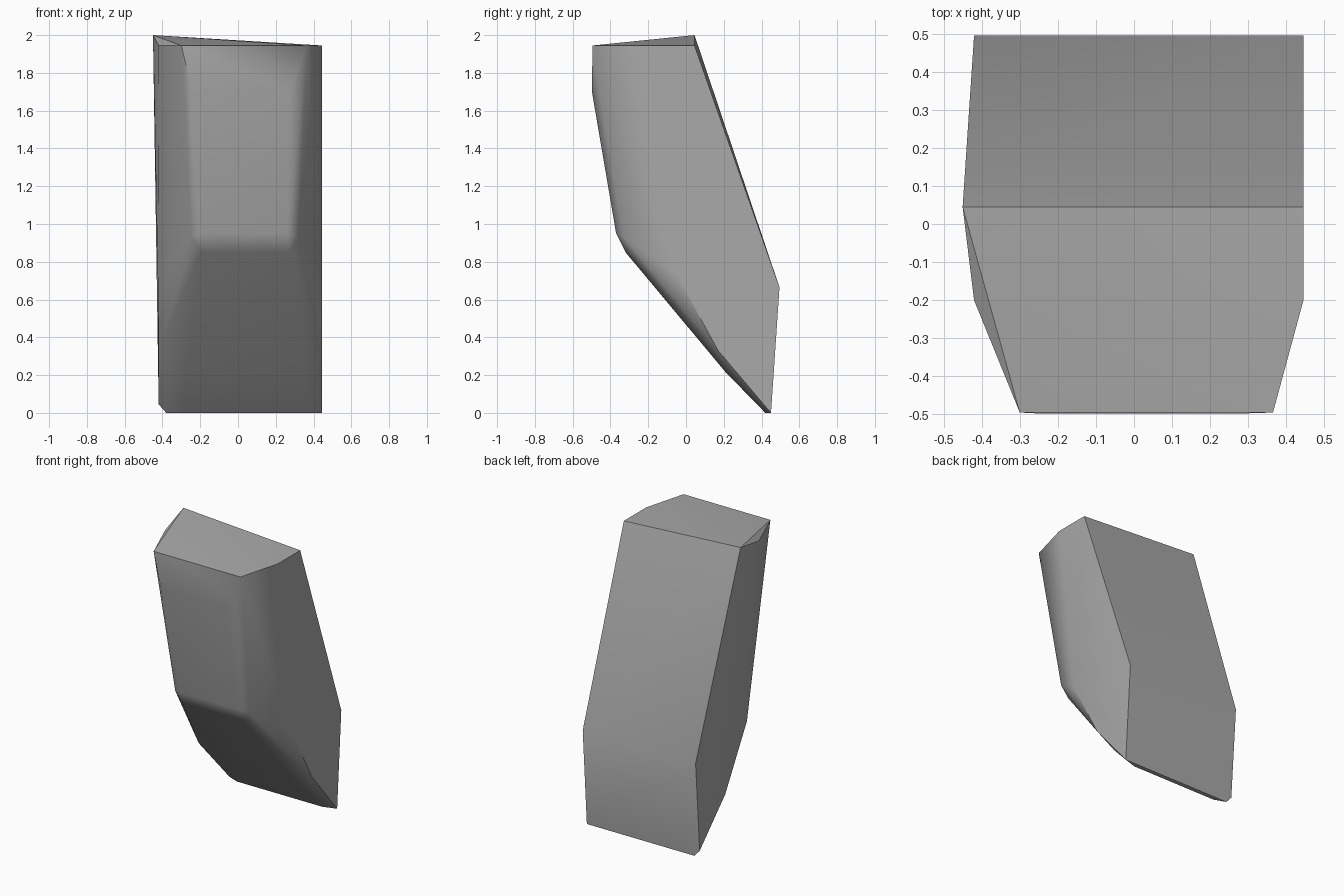
import bpy
import bmesh

# Remove the default cube if it is there
default_cube = bpy.data.objects.get("Cube")
if default_cube:
    bpy.data.objects.remove(default_cube, do_unlink=True)


def make_material(name, value):
    """One flat grey used in both the viewport and a render."""
    material = bpy.data.materials.new(name)
    material.use_nodes = True
    colour = (value, value, value, 1.0)
    material.diffuse_color = colour
    material.node_tree.nodes["Principled BSDF"].inputs["Base Color"].default_value = colour
    return material


def hull_object(name, points, material):
    """Wrap a convex skin around corner points."""
    mesh = bpy.data.meshes.new(name)
    bm = bmesh.new()
    for point in points:
        bm.verts.new(point)
    result = bmesh.ops.convex_hull(bm, input=bm.verts[:])
    loose = {v for v in result["geom_interior"] + result["geom_unused"]
             if isinstance(v, bmesh.types.BMVert) and v.is_valid}
    bmesh.ops.delete(bm, geom=list(loose), context="VERTS")
    bmesh.ops.dissolve_limit(bm, angle_limit=0.01, verts=bm.verts[:], edges=bm.edges[:])
    bmesh.ops.recalc_face_normals(bm, faces=bm.faces[:])
    bm.to_mesh(mesh)
    bm.free()
    mesh.materials.append(material)
    stone = bpy.data.objects.new(name, mesh)
    bpy.context.collection.objects.link(stone)
    return stone


# Slanted top with one raised back corner
top_corners = [
    (-0.45, 0.045, 2.0), (0.445, 0.045, 1.945), (0.445, -0.2, 1.945),
    (0.365, -0.495, 1.945), (-0.3, -0.495, 1.945), (-0.42, -0.2, 1.945),
]

# Crowned front: each row is left x, right x, y, z
front_rows = [
    (-0.24, 0.27, -0.498, 1.7),
    (-0.19, 0.26, -0.37, 0.95),
    (-0.25, 0.32, -0.33, 0.93),
    (-0.2, 0.27, -0.32, 0.85),
    (-0.28, 0.34, 0.21, 0.215),
    (-0.3, 0.35, 0.42, 0.0),
]

# Flanks and back: chamfer knee, lower taper, back ridge and foot
side_rows = [
    (-0.425, 0.445, -0.06, 0.75),
    (-0.42, 0.445, 0.17, 0.33),
    (-0.42, 0.445, 0.495, 0.665),
    (-0.38, 0.445, 0.45, 0.0),
    (-0.42, 0.445, 0.45, 0.045),
]

points = list(top_corners)
for left, right, y, z in front_rows + side_rows:
    points += [(left, y, z), (right, y, z)]

stone = hull_object("standing_stone", points, make_material("stone_grey", 0.4))

# Soft shading on shallow edges, crisp on the rest
bpy.ops.object.select_all(action="DESELECT")
stone.select_set(True)
bpy.context.view_layer.objects.active = stone
bpy.ops.object.shade_smooth_by_angle(angle=0.6)
weighted = stone.modifiers.new("weighted_normals", "WEIGHTED_NORMAL")
weighted.keep_sharp = True
